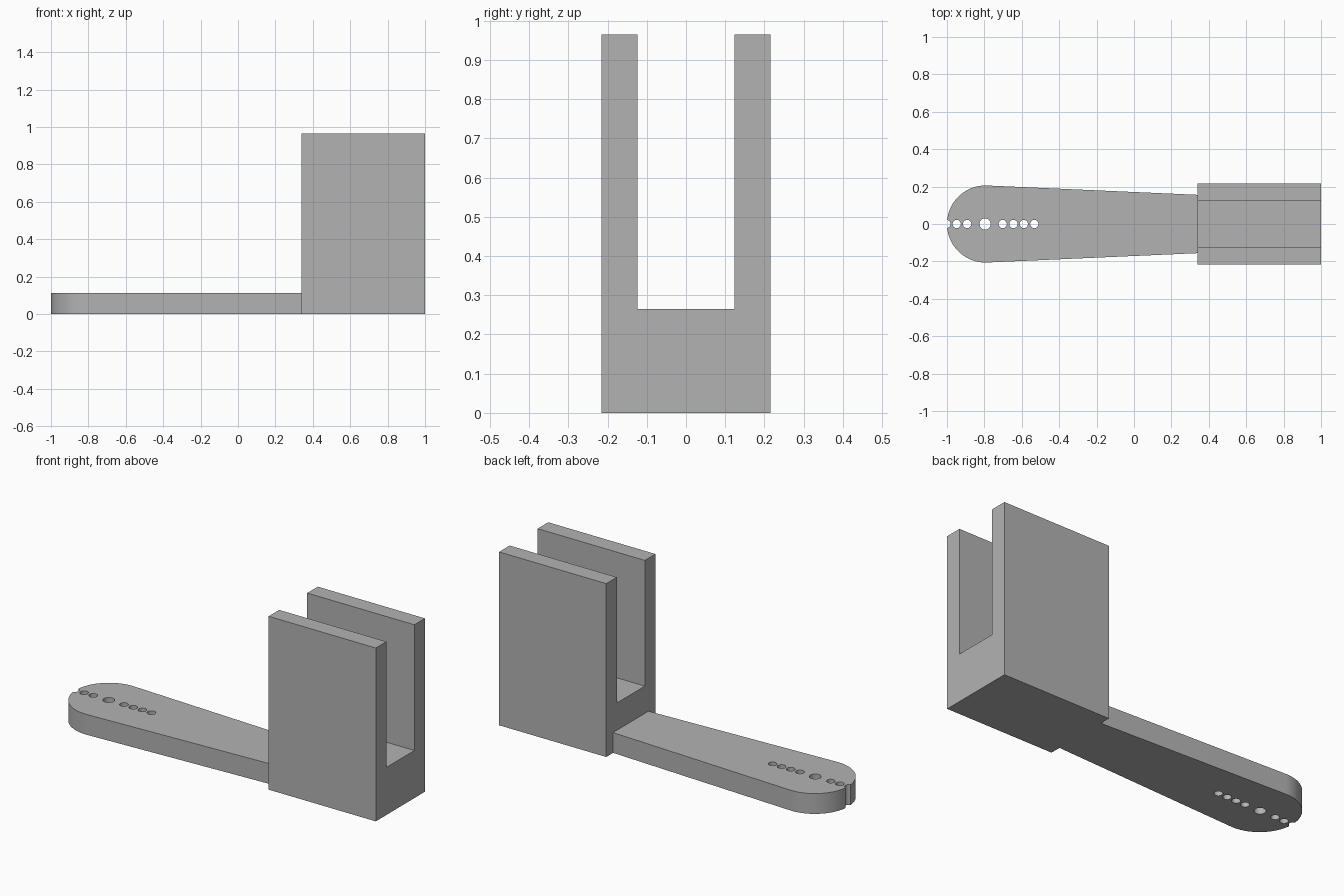
import bpy
import bmesh
from math import pi, sin, cos, radians

cube = bpy.data.objects.get("Cube")
if cube:
    bpy.data.objects.remove(cube, do_unlink=True)

grey = bpy.data.materials.new("plain grey")
grey.use_nodes = True
colour = (0.45, 0.45, 0.45, 1)
grey.diffuse_color = colour
grey.node_tree.nodes["Principled BSDF"].inputs["Base Color"].default_value = colour


def prism(name, profile, offset):
    """Extrude a closed 3D profile along an offset vector."""
    bm = bmesh.new()
    face = bm.faces.new([bm.verts.new(p) for p in profile])
    top = bmesh.ops.extrude_face_region(bm, geom=[face])["geom"]
    bmesh.ops.translate(bm, vec=offset,
                        verts=[v for v in top if isinstance(v, bmesh.types.BMVert)])
    bmesh.ops.recalc_face_normals(bm, faces=bm.faces)
    mesh = bpy.data.meshes.new(name)
    bm.to_mesh(mesh)
    bm.free()
    obj = bpy.data.objects.new(name, mesh)
    bpy.context.collection.objects.link(obj)
    mesh.materials.append(grey)
    return obj


# Upright block with a deep slot
HALF, SLOT, FLOOR, TOP = 0.216, 0.123, 0.265, 0.965
START, END = 0.34, 1.0
half_profile = [(HALF, 0), (HALF, TOP), (SLOT, TOP), (SLOT, FLOOR)]
profile = half_profile + [(-y, z) for y, z in reversed(half_profile)]
prism("slotted_block", [(START, y, z) for y, z in profile], (END - START, 0, 0))

# Tapered arm with a rounded end
RADIUS, THICK = 0.206, 0.113
CENTRE = RADIUS - 1
STEPS = 48
first = radians(88)
sweep = 2 * (pi - first)
angles = [first + sweep * i / STEPS for i in range(STEPS + 1)]
outline = [(CENTRE + RADIUS * cos(a), RADIUS * sin(a), 0) for a in angles]
outline += [(START, -0.156, 0), (START, 0.156, 0)]
arm = prism("tapered_arm", outline, (0, 0, THICK))

# Row of through holes, with a notch at the tip
SMALL, LARGE = 0.022, 0.03
holes = [(-1.003, SMALL), (-0.948, SMALL), (-0.892, SMALL), (-0.796, LARGE),
         (-0.702, SMALL), (-0.645, SMALL), (-0.589, SMALL), (-0.533, SMALL)]
bpy.context.view_layer.objects.active = arm
for x, r in holes:
    ring = [(x + r * cos(2 * pi * (i + 0.5) / 32), r * sin(2 * pi * (i + 0.5) / 32), -0.1)
            for i in range(32)]
    cutter = prism("hole_cutter", ring, (0, 0, 0.4))
    cutter.hide_render = True
    cut = arm.modifiers.new("hole", "BOOLEAN")
    cut.operation = "DIFFERENCE"
    cut.solver = "EXACT"
    cut.object = cutter
    bpy.context.view_layer.objects.active = arm
    bpy.ops.object.modifier_apply(modifier=cut.name)
    bpy.data.objects.remove(cutter, do_unlink=True)

bpy.ops.object.select_all(action="DESELECT")
arm.select_set(True)
bpy.ops.object.shade_smooth_by_angle(angle=radians(30))
